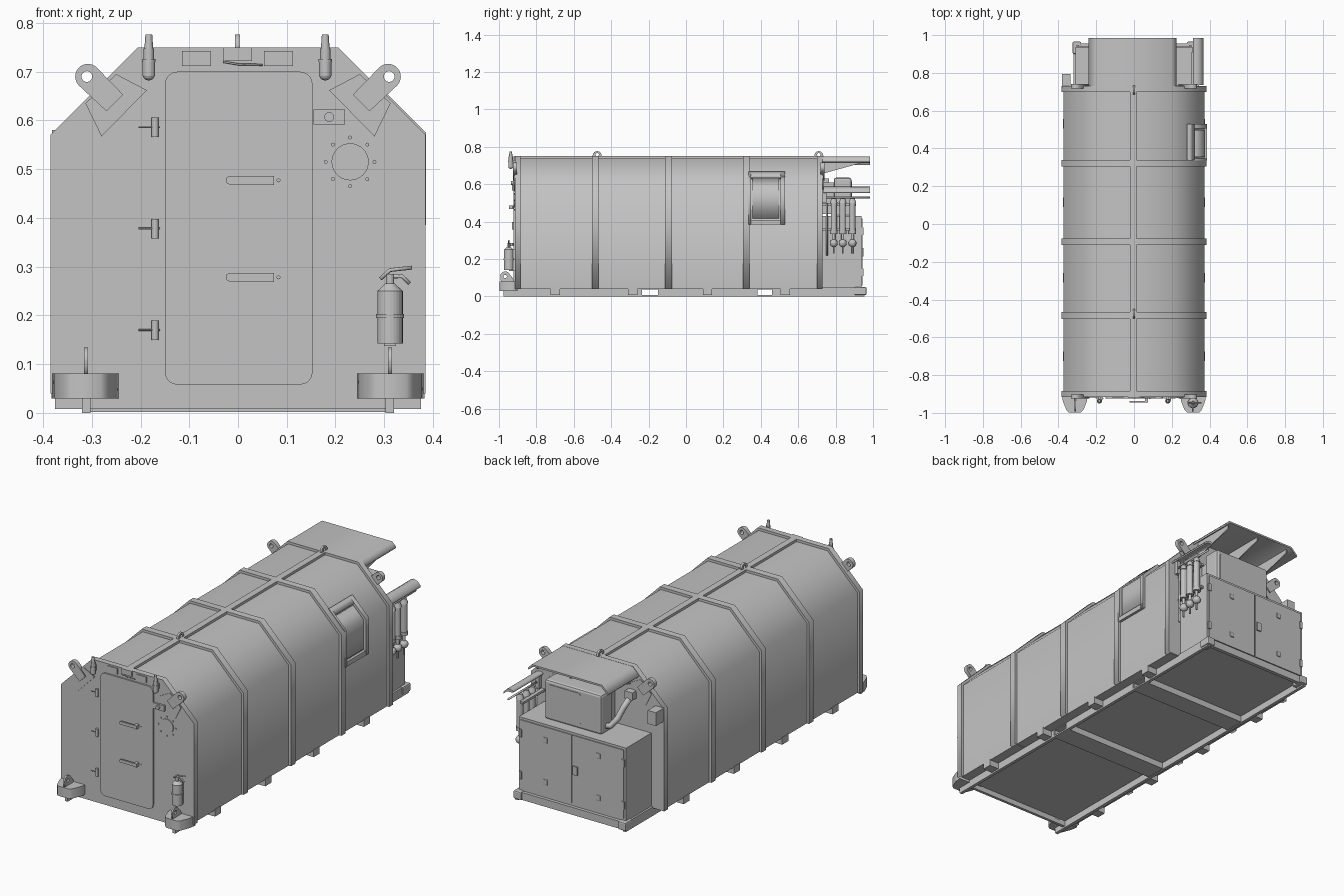
import bpy, bmesh
from math import sin, cos, pi, radians
from mathutils import Matrix, Vector

cube = bpy.data.objects.get("Cube")
if cube:
    bpy.data.objects.remove(cube)

grey = bpy.data.materials.new("grey paint")
grey.use_nodes = True
grey.diffuse_color = (0.55, 0.55, 0.55, 1)
grey.node_tree.nodes["Principled BSDF"].inputs["Base Color"].default_value = (0.55, 0.55, 0.55, 1)
parts = []


def add(name, bm):
    bmesh.ops.recalc_face_normals(bm, faces=bm.faces)
    me = bpy.data.meshes.new(name)
    bm.to_mesh(me)
    bm.free()
    me.materials.clear()
    me.materials.append(grey)
    ob = bpy.data.objects.new(name, me)
    bpy.context.collection.objects.link(ob)
    parts.append(ob)
    return ob


def box(name, x, y, z, bevel=0):
    bm = bmesh.new()
    bmesh.ops.create_cube(bm, size=1)
    for v in bm.verts:
        v.co = [(lo + hi) / 2 + c * (hi - lo) for c, (lo, hi) in zip(v.co, (x, y, z))]
    if bevel:
        bmesh.ops.bevel(bm, geom=bm.edges[:], offset=bevel, segments=2, affect='EDGES', profile=0.5)
    return add(name, bm)


def cyl(name, a, b, r1, r2=None, sides=16):
    a, b = Vector(a), Vector(b)
    bm = bmesh.new()
    bmesh.ops.create_cone(bm, cap_ends=True, segments=sides, radius1=r1,
                          radius2=r1 if r2 is None else r2, depth=(b - a).length)
    turn = (b - a).to_track_quat('Z', 'Y').to_matrix().to_4x4()
    bm.transform(Matrix.Translation((a + b) / 2) @ turn)
    return add(name, bm)


def ball(name, c, r):
    bm = bmesh.new()
    bmesh.ops.create_uvsphere(bm, u_segments=16, v_segments=10, radius=r)
    bm.transform(Matrix.Translation(c))
    return add(name, bm)


def curve_part(name, loops, flat, depth, place):
    """Filled outline with holes, or a round tube when not flat."""
    cu = bpy.data.curves.new(name, 'CURVE')
    cu.dimensions = '2D' if flat else '3D'
    if flat:
        cu.fill_mode = 'BOTH'
        cu.extrude = depth
    else:
        cu.bevel_depth = depth
        cu.bevel_resolution = 2
        cu.use_fill_caps = True
    for loop in loops:
        s = cu.splines.new('POLY')
        s.points.add(len(loop) - 1)
        for p, q in zip(s.points, loop):
            p.co = (*q, 0, 1) if flat else (*q, 1)
        s.use_cyclic_u = flat
    tmp = bpy.data.objects.new(name, cu)
    bm = bmesh.new()
    bm.from_mesh(bpy.data.meshes.new_from_object(tmp))
    bpy.data.objects.remove(tmp)
    for v in bm.verts:
        v.co = place(*v.co)
    bmesh.ops.remove_doubles(bm, verts=bm.verts, dist=0.00005)
    return add(name, bm)


def prism(name, loops, lo, hi, axis='y'):
    mid = (lo + hi) / 2
    place = {'y': lambda u, v, w: (u, w + mid, v),
             'x': lambda u, v, w: (w + mid, u, v),
             'z': lambda u, v, w: (u, v, w + mid)}[axis]
    return curve_part(name, loops, True, (hi - lo) / 2, place)


def tube(name, pts, r):
    return curve_part(name, [pts], False, r, lambda u, v, w: (u, v, w))


def arc(cx, cy, r, a0=0, a1=345, n=24):
    return [(cx + r * cos(radians(a0 + (a1 - a0) * i / (n - 1))),
             cy + r * sin(radians(a0 + (a1 - a0) * i / (n - 1)))) for i in range(n)]


def rounded(x0, x1, y0, y1, r):
    return (arc(x1 - r, y1 - r, r, 0, 90, 6) + arc(x0 + r, y1 - r, r, 90, 180, 6)
            + arc(x0 + r, y0 + r, r, 180, 270, 6) + arc(x1 - r, y0 + r, r, 270, 360, 6))


def hull(inset):
    half = [(0.385 - inset, 0.04), (0.385 - inset, 0.57 - 0.4 * inset),
            (0.205 - 0.4 * inset, 0.75 - inset)]
    return half + [(-x, z) for x, z in reversed(half)]


# Shelter body, ribs and ridge
F, B = -0.915, 0.73
body = prism("body_panels", [hull(0.013)], F + 0.01, B - 0.005)
for y, w in ((-0.9, 0.03), (-0.485, 0.036), (-0.094, 0.036), (0.322, 0.036), (0.715, 0.03)):
    prism("rib", [hull(0)], y - w / 2, y + w / 2)
box("ridge_beam", (-0.02, 0.014), (F, B), (0.73, 0.75))
for y in (-0.475, 0.71):
    lug = [(y - 0.024, 0.745), (y + 0.024, 0.745)] + arc(y, 0.753, 0.024, 0, 180, 12)
    prism("roof_lug", [lug, arc(y, 0.758, 0.009)], -0.006, 0.004, 'x')

# Side window wrapping the bend
def wall(bottom, x, u, v):
    return [(0.365, bottom), (x, bottom), (x, 0.574), (u, v), (u - 0.012, v - 0.012), (0.365, 0.568)]

for y0, y1 in ((0.335, 0.348), (0.505, 0.53)):
    prism("window_post", [wall(0.385, 0.386, 0.291, 0.669)], y0, y1)
box("window_sill", (0.365, 0.386), (0.34, 0.53), (0.385, 0.41))
prism("window_head", [[(0.279, 0.657), (0.291, 0.669), (0.32, 0.64), (0.308, 0.628)]], 0.34, 0.53)
prism("window_pane", [wall(0.418, 0.377, 0.318, 0.633)], 0.355, 0.498)

# Skid: rails, cross members and hollow fork tubes under a raised floor
pockets = [(-0.24, -0.145), (0.375, 0.465)]
box("floor_plate", (-0.32, 0.32), (F, 0.955), (0.036, 0.047))
for y0, y1 in pockets:
    box("fork_tube_base", (-0.318, 0.318), (y0 - 0.008, y1 + 0.008), (0.002, 0.009))
    for y in (y0, y1):
        box("fork_tube_wall", (-0.318, 0.318), (y - 0.006, y + 0.006), (0.002, 0.04))
for y0, y1 in ((F, F + 0.015), (0.935, 0.955)):
    box("cross_member", (-0.31, 0.31), (y0, y1), (0.008, 0.04))
cuts = [-0.975, -0.24, -0.145, 0.375, 0.465, 0.955]
for s in (-1, 1):
    for y0, y1 in zip(cuts[::2], cuts[1::2]):
        box("skid_rail", sorted((s * 0.303, s * 0.32)), (y0, y1), (0.002, 0.04))
    box("skid_runner", sorted((s * 0.303, s * 0.32)), (-0.975, 0.955), (0, 0.008))
    for y in (-0.70, -0.285, 0.115, 0.53):
        box("skid_bracket", sorted((s * 0.31, s * 0.375)), (y - 0.025, y + 0.025), (0.008, 0.045))
    box("rear_corner", sorted((s * 0.28, s * 0.325)), (0.9, 0.965), (0.008, 0.05), 0.006)
    # Front feet with tow eyes
    foot = [(s * x, y) for x, y in ((0.242, -0.9), (0.383, -0.9), (0.376, -0.94), (0.358, -0.985),
                                    (0.345, -0.998), (0.282, -0.998), (0.268, -0.985), (0.25, -0.94))]
    prism("front_foot", [foot], 0.03, 0.081, 'z')
    eye = [(-0.99, 0.078), (-0.92, 0.078), (-0.92, 0.09)] + arc(-0.967, 0.108, 0.026, 45, 200, 12)
    prism("tow_eye", [eye, arc(-0.967, 0.107, 0.009)], s * 0.312 - 0.004, s * 0.312 + 0.004, 'x')
    # Corner lifting lugs on both ends
    pad = [(s * x, z) for x, z in ((0.25, 0.695), (0.187, 0.662), (0.28, 0.567), (0.313, 0.635))]
    lug = [(s * x, z) for x, z in [(0.236, 0.653), (0.27, 0.619)] + arc(0.308, 0.69, 0.026, -45, 135, 14)]
    hole = arc(s * 0.31, 0.69, 0.011)
    for wall_y, out in ((F, -1), (B, 1)):
        prism("lug_pad", [pad], *sorted((wall_y - out * 0.003, wall_y + out * 0.004)))
        prism("lift_lug", [lug, hole], *sorted((wall_y - out * 0.012, wall_y + out * 0.01)))

# Front door, hinges and handles
prism("front_door", [rounded(-0.15, 0.153, 0.058, 0.70, 0.026)], F - 0.008, F + 0.002)
for z in (0.17, 0.378, 0.586):
    cyl("hinge_barrel", (-0.17, F - 0.008, z - 0.02), (-0.17, F - 0.008, z + 0.02), 0.007)
    cyl("hinge_pin", (-0.204, F - 0.008, z), (-0.16, F - 0.008, z), 0.002, sides=8)
for z in (0.278, 0.477):
    prism("door_handle", [rounded(-0.025, 0.073, z - 0.008, z + 0.008, 0.007)], F - 0.03, F - 0.022)
    box("handle_mount", (0.058, 0.074), (F - 0.031, F), (z - 0.009, z + 0.009))
    cyl("handle_lock", (0.083, F - 0.012, z), (0.083, F, z), 0.004, sides=10)

# Front fittings
for x in (-0.085, 0.083):
    box("marker_plate", (x - 0.03, x + 0.03), (F - 0.005, F), (0.712, 0.742))
box("work_lamp", (-0.031, 0.029), (F - 0.006, F), (0.722, 0.75))
tube("work_lamp_guard", [(-0.03, F - 0.004, 0.72), (0, F - 0.006, 0.715), (0.05, F - 0.004, 0.714)], 0.002)
for x in (-0.183, 0.179):
    y = F - 0.022
    cyl("beacon_base", (x, y, 0.692), (x, y, 0.722), 0.013)
    cyl("beacon_body", (x, y, 0.722), (x, y, 0.748), 0.011)
    cyl("beacon_ring", (x, y, 0.72), (x, y, 0.726), 0.014)
    cyl("beacon_tip", (x, y, 0.748), (x, y, 0.776), 0.009, 0.007)
    ball("beacon_bottom", (x, y, 0.695), 0.013)
    box("beacon_mount", (x - 0.006, x + 0.006), (y, F), (0.70, 0.73))
box("lock_plate", (0.155, 0.22), (F - 0.01, F), (0.592, 0.622))
cyl("lock_knob", (0.187, F - 0.02, 0.607), (0.187, F, 0.607), 0.01)
cyl("port_cover", (0.23, F - 0.004, 0.515), (0.23, F, 0.515), 0.038, sides=32)
for i in range(8):
    a = i * pi / 4
    x, z = 0.23 + 0.05 * cos(a), 0.515 + 0.05 * sin(a)
    cyl("port_bolt", (x, F - 0.005, z), (x, F, z), 0.004, sides=8)

# Fire extinguisher
x, y = 0.312, F - 0.032
cyl("extinguisher_tank", (x, y, 0.142), (x, y, 0.25), 0.026, sides=24)
cyl("extinguisher_shoulder", (x, y, 0.25), (x, y, 0.265), 0.026, 0.01, 24)
cyl("extinguisher_valve", (x, y, 0.265), (x, y, 0.285), 0.008)
cyl("extinguisher_strap", (x, y, 0.195), (x, y, 0.203), 0.029, sides=24)
box("extinguisher_bracket", (x - 0.012, x + 0.012), (y, F), (0.137, 0.25))
tube("extinguisher_lever", [(x - 0.02, y, 0.275), (x, y, 0.293), (x + 0.045, y, 0.298)], 0.004)
tube("extinguisher_grip", [(x, y, 0.28), (x + 0.025, y, 0.28), (x + 0.04, y, 0.265)], 0.004)

# Rear cabinet with double doors
CB = 0.938
box("rear_cabinet", (-0.31, 0.31), (B - 0.01, CB), (0.045, 0.43))
for s in (-1, 1):
    box("cabinet_door", sorted((s * 0.003, s * 0.298)), (CB, CB + 0.005), (0.06, 0.418))
    for z in (0.13, 0.35):
        box("cabinet_latch", sorted((s * 0.14, s * 0.165)), (CB, CB + 0.01), (z - 0.014, z + 0.014), 0.004)
        box("cabinet_hinge", sorted((s * 0.29, s * 0.304)), (CB, CB + 0.01), (z - 0.02, z + 0.02))
box("cabinet_handle", (-0.034, -0.008), (CB, CB + 0.012), (0.215, 0.26))

# Cooling unit, hose and junction boxes
box("cooling_unit", (-0.13, 0.2), (0.79, 0.885), (0.428, 0.635), 0.012)
prism("cooling_panel", [rounded(-0.01, 0.18, 0.45, 0.615, 0.012)], 0.884, 0.888)
box("unit_mount", (-0.1, 0.17), (B - 0.005, 0.80), (0.44, 0.61))
tube("cooling_hose", [(-0.12, 0.84, 0.46), (-0.15, 0.835, 0.465), (-0.172, 0.81, 0.5),
                      (-0.185, 0.78, 0.55), (-0.2, 0.755, 0.59)], 0.015)
box("hose_box", (-0.225, -0.18), (B - 0.005, 0.765), (0.59, 0.63))
box("corner_box", (-0.382, -0.335), (B - 0.005, 0.795), (0.51, 0.58))

# Rear canopy with drooping edges and gussets
top = [(-0.24, 0.712), (-0.203, 0.749), (0.203, 0.749), (0.226, 0.726)]
prism("canopy", [top + [(x * 0.98, z - 0.009) for x, z in reversed(top)]], B - 0.01, 0.985)
for gx in (-0.19, 0, 0.19):
    prism("canopy_gusset", [[(B - 0.005, 0.655), (0.96, 0.72), (0.96, 0.742), (B - 0.005, 0.742)]],
          gx - 0.003, gx + 0.003, 'x')

# Sloped guard over a row of hanging bottles
prism("bottle_guard", [[(0.312, 0.58), (0.328, 0.587), (0.35, 0.58), (0.367, 0.562), (0.367, 0.553),
                        (0.345, 0.57), (0.312, 0.572)]], 0.735, 0.985)
box("guard_arm", (0.325, 0.345), (B - 0.005, 0.75), (0.5, 0.575))
tube("drain_pipe", [(0.335, 0.753, 0.5), (0.335, 0.753, 0.22)], 0.005)
tube("hanger_bar", [(0.34, B, 0.53), (0.34, 0.985, 0.53)], 0.005)
for y in (0.79, 0.838, 0.89):
    x = 0.338
    cyl("bottle_cap", (x, y, 0.5), (x, y, 0.525), 0.02, 0.012)
    cyl("bottle", (x, y, 0.345), (x, y, 0.5), 0.016)
    cyl("bottle_collar", (x, y, 0.335), (x, y, 0.352), 0.02)
    cyl("bottle_neck", (x, y, 0.29), (x, y, 0.34), 0.008)
    ball("bottle_bulb", (x, y, 0.285), 0.021)
    cyl("bottle_drain", (x, y, 0.23), (x, y, 0.27), 0.005, sides=8)
for z in (0.36, 0.49):
    box("bottle_rail", (0.305, 0.325), (B, 0.91), (z - 0.006, z + 0.006))

# Smooth round parts while keeping edges sharp; body panels blend over their bends
for group, limit in ((parts, 30), ([body], 50)):
    for ob in bpy.context.view_layer.objects:
        ob.select_set(ob in group)
    bpy.context.view_layer.objects.active = group[0]
    bpy.ops.object.shade_smooth_by_angle(angle=radians(limit))
